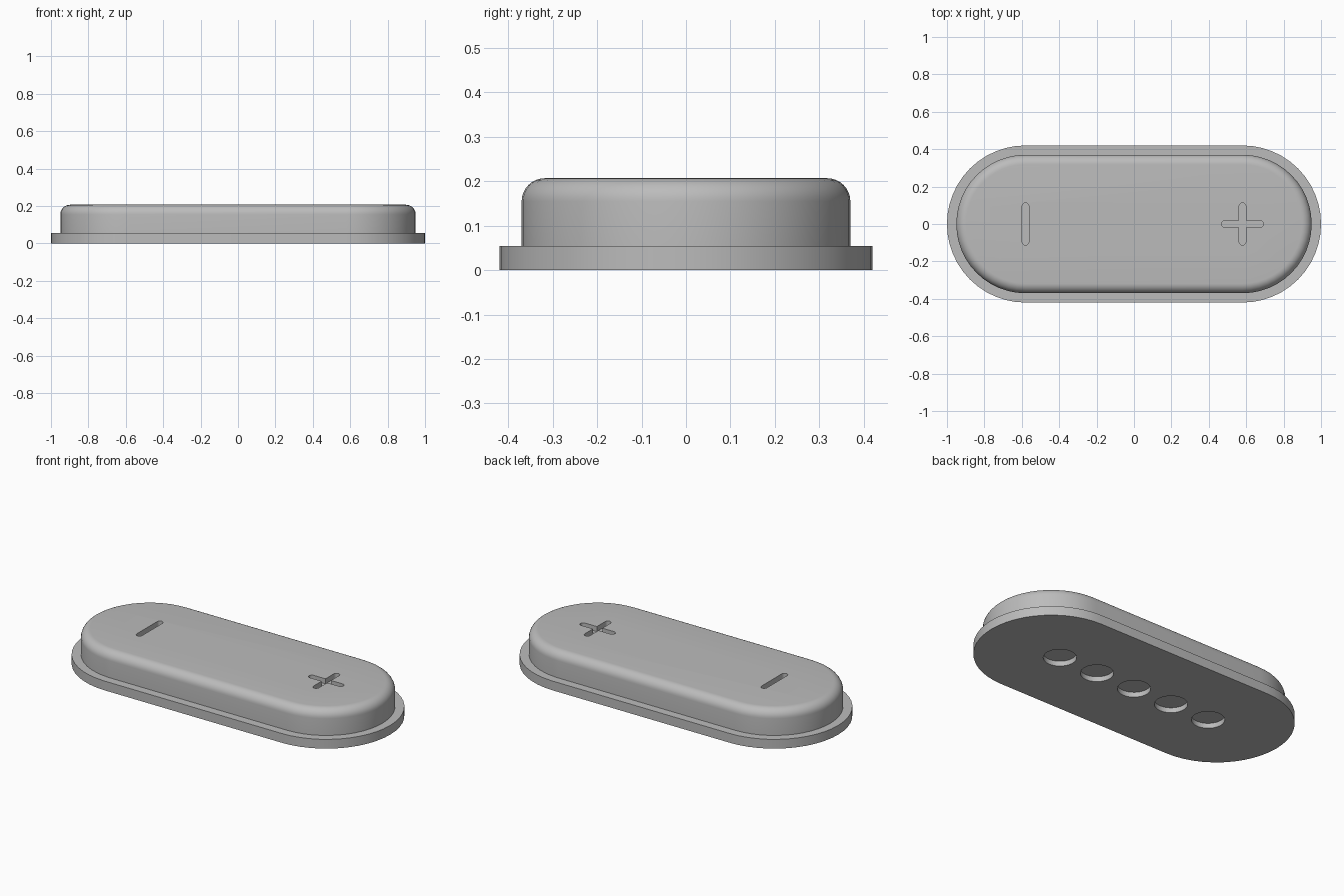
import bpy, bmesh, math

if "Cube" in bpy.data.objects:
    bpy.data.objects.remove(bpy.data.objects["Cube"])

grey = bpy.data.materials.new("mid grey")
grey.use_nodes = True
GREY = (0.5, 0.5, 0.5, 1)
grey.diffuse_color = GREY
grey.node_tree.nodes["Principled BSDF"].inputs["Base Color"].default_value = GREY

HALF = 0.58          # half distance between the two end-arc centres
FLANGE_TOP = 0.055
TOP = 0.207
FILLET = 0.052


def pill(name, half, profile, arc=24, centre=(0, 0), along_y=False):
    """Solid with rounded ends; profile is a list of (radius, height)."""
    bm = bmesh.new()
    rings = []
    for r, z in profile:
        ring = []
        for side in (1, -1):
            for i in range(arc + 1):
                a = math.pi * (i / arc - 0.5)
                x, y = side * (half + r * math.cos(a)), side * r * math.sin(a)
                if along_y:
                    x, y = -y, x
                ring.append(bm.verts.new((centre[0] + x, centre[1] + y, z)))
        rings.append(ring)
    n = len(rings[0])
    for low, high in zip(rings, rings[1:]):
        for i in range(n):
            j = (i + 1) % n
            bm.faces.new((low[i], low[j], high[j], high[i]))
    bm.faces.new(rings[0][::-1])
    bm.faces.new(rings[-1])
    bmesh.ops.remove_doubles(bm, verts=bm.verts, dist=1e-6)
    bmesh.ops.recalc_face_normals(bm, faces=bm.faces)
    mesh = bpy.data.meshes.new(name)
    bm.to_mesh(mesh)
    bm.free()
    mesh.materials.append(grey)
    obj = bpy.data.objects.new(name, mesh)
    bpy.context.collection.objects.link(obj)
    return obj


def activate(obj):
    bpy.ops.object.select_all(action="DESELECT")
    obj.select_set(True)
    bpy.context.view_layer.objects.active = obj


def carve(obj, cutters):
    """Cut the helper solids out of obj, then discard them."""
    activate(obj)
    for cutter in cutters:
        mod = obj.modifiers.new("cut", "BOOLEAN")
        mod.object = cutter
        mod.operation = "DIFFERENCE"
        mod.solver = "EXACT"
        bpy.ops.object.modifier_apply(modifier=mod.name)
        bpy.data.objects.remove(cutter)
    bpy.ops.object.shade_smooth_by_angle(angle=math.radians(30))


# Thin base flange with a row of five shallow round recesses underneath
flange = pill("base_flange", HALF, [(0.42, 0), (0.42, FLANGE_TOP)])
carve(flange, [pill("recess_cutter", 0, [(0.09, -0.05), (0.09, 0.03)],
                    centre=(0.26 * k, 0)) for k in range(-2, 3)])

# Raised body with a rounded upper rim
profile = [(0.37, FLANGE_TOP)]
for i in range(9):
    a = math.pi / 2 * i / 8
    profile.append((0.37 - FILLET * (1 - math.cos(a)),
                    TOP - FILLET * (1 - math.sin(a))))
body = pill("raised_body", HALF, profile)


# Engraved minus and plus grooves with rounded ends
def groove(x, along_y):
    return pill("groove_cutter", 0.095, [(0.018, TOP - 0.03), (0.018, TOP + 0.05)],
                arc=10, centre=(x, 0), along_y=along_y)


carve(body, [groove(-HALF, True), groove(HALF, True), groove(HALF, False)])
